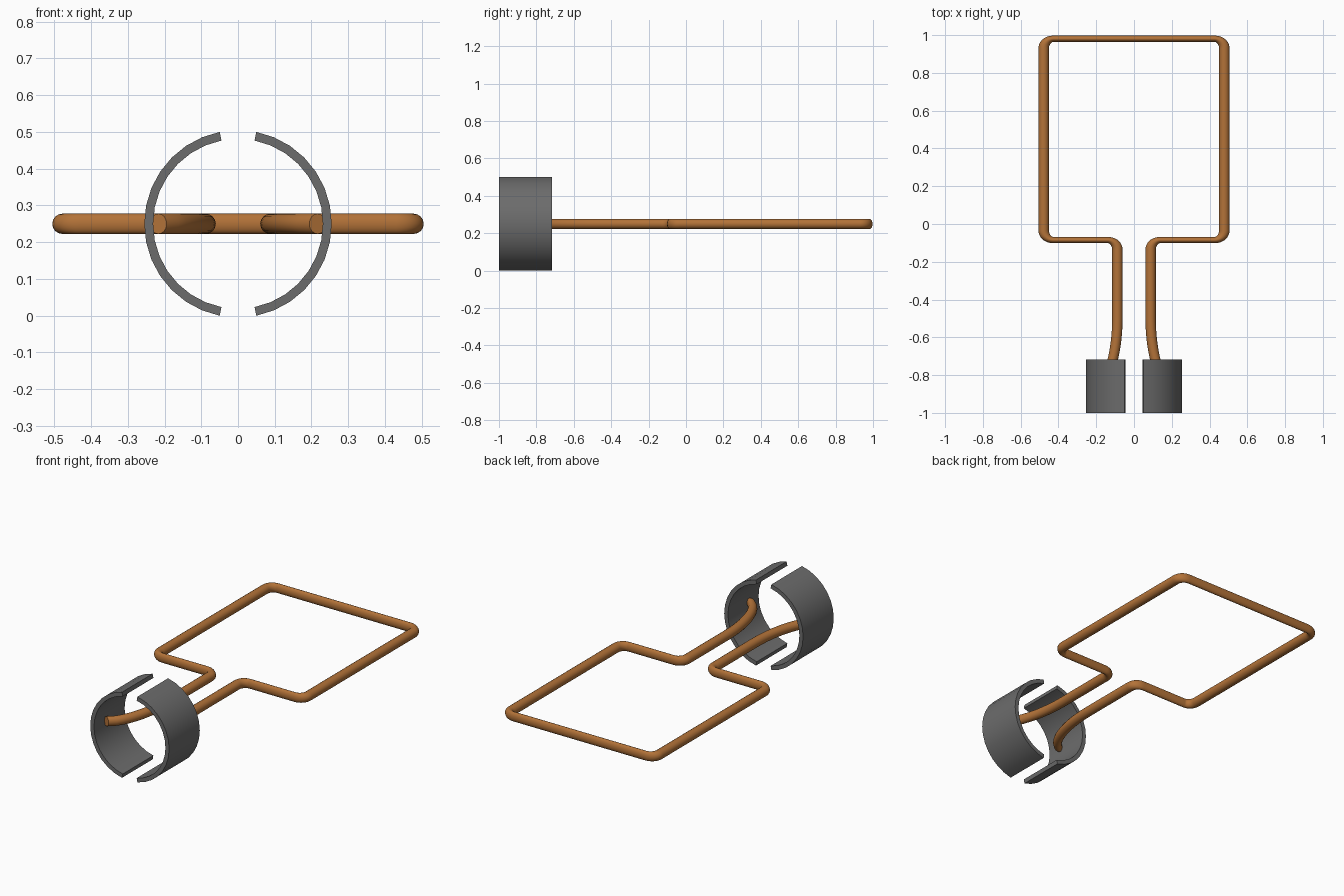
import bpy, bmesh, math
from mathutils import Vector

if "Cube" in bpy.data.objects:
    bpy.data.objects.remove(bpy.data.objects["Cube"])

ZC = 0.25        # height of the coil plane and ring axis
SQUASH = 0.6     # wire is flattened along y

copper = bpy.data.materials.new("copper")
copper.diffuse_color = (0.45, 0.17, 0.04, 1)
copper.use_nodes = True
copper.node_tree.nodes["Principled BSDF"].inputs["Base Color"].default_value = copper.diffuse_color


def rounded(a, p, b, r=0.05, n=8):
    """Points of a rounded corner at p between neighbours a and b."""
    a, p, b = Vector(a), Vector(p), Vector(b)
    u, v = (a - p).normalized() * r, (b - p).normalized() * r
    c = p + u + v
    return [c - v * math.cos(t) - u * math.sin(t)
            for t in (math.pi / 2 * i / n for i in range(n + 1))]


# Wire coil: right half of the path, mirrored for the left half
corners = [(0.088, -0.5), (0.088, -0.085), (0.478, -0.085), (0.478, 0.981), (0, 0.981)]
half = []
for i in range(13):      # lead flaring outward to the ring
    t = 0.97 * (1 - i / 12) ** 0.8
    half.append(Vector((0.088 + 0.17 * (1 - math.sqrt(1 - t * t)), -0.5 - 0.42 * t)))
for i in range(1, 4):
    half += rounded(*corners[i - 1:i + 2])
path = half + [Vector((-p.x, p.y)) for p in reversed(half)]

curve = bpy.data.curves.new("wire_coil", 'CURVE')
curve.dimensions = '3D'
curve.bevel_depth = 0.0275
curve.bevel_resolution = 6
curve.use_fill_caps = True
spline = curve.splines.new('POLY')
spline.points.add(len(path) - 1)
for sp, p in zip(spline.points, path):
    sp.co = (p.x, p.y / SQUASH, 0, 1)
coil = bpy.data.objects.new("wire_coil", curve)
bpy.context.collection.objects.link(coil)
coil.location.z = ZC
coil.scale.y = SQUASH
curve.materials.append(copper)
bpy.context.view_layer.objects.active = coil
coil.select_set(True)
bpy.ops.object.convert(target='MESH')
bpy.ops.object.shade_smooth_by_angle(angle=math.radians(50))


# Split ring: 14 of 16 segments on each side
def split_ring(name, side):
    bm = bmesh.new()
    loops = []
    for i in range(15):
        a = math.radians(-78.75 + 11.25 * i)
        loops.append([bm.verts.new((side * r * math.cos(a), y, ZC + r * math.sin(a)))
                      for r, y in ((0.255, -1), (0.255, -0.717), (0.231, -0.717), (0.231, -1))])
    for l, m in zip(loops, loops[1:]):
        for k in range(4):
            j = (k + 1) % 4
            bm.faces.new((l[k], l[j], m[j], m[k]))
    bm.faces.new(loops[0])
    bm.faces.new(loops[-1])
    bmesh.ops.recalc_face_normals(bm, faces=bm.faces)
    me = bpy.data.meshes.new(name)
    bm.to_mesh(me)
    bm.free()
    ob = bpy.data.objects.new(name, me)
    bpy.context.collection.objects.link(ob)
    bpy.ops.object.select_all(action='DESELECT')
    bpy.context.view_layer.objects.active = ob
    ob.select_set(True)
    bpy.ops.object.shade_smooth_by_angle(angle=math.radians(30))
    me.materials.append(steel)


steel = bpy.data.materials.new("dark_grey")
steel.diffuse_color = (0.15, 0.15, 0.15, 1)
steel.use_nodes = True
steel.node_tree.nodes["Principled BSDF"].inputs["Base Color"].default_value = steel.diffuse_color
split_ring("split_ring_right", 1)
split_ring("split_ring_left", -1)
